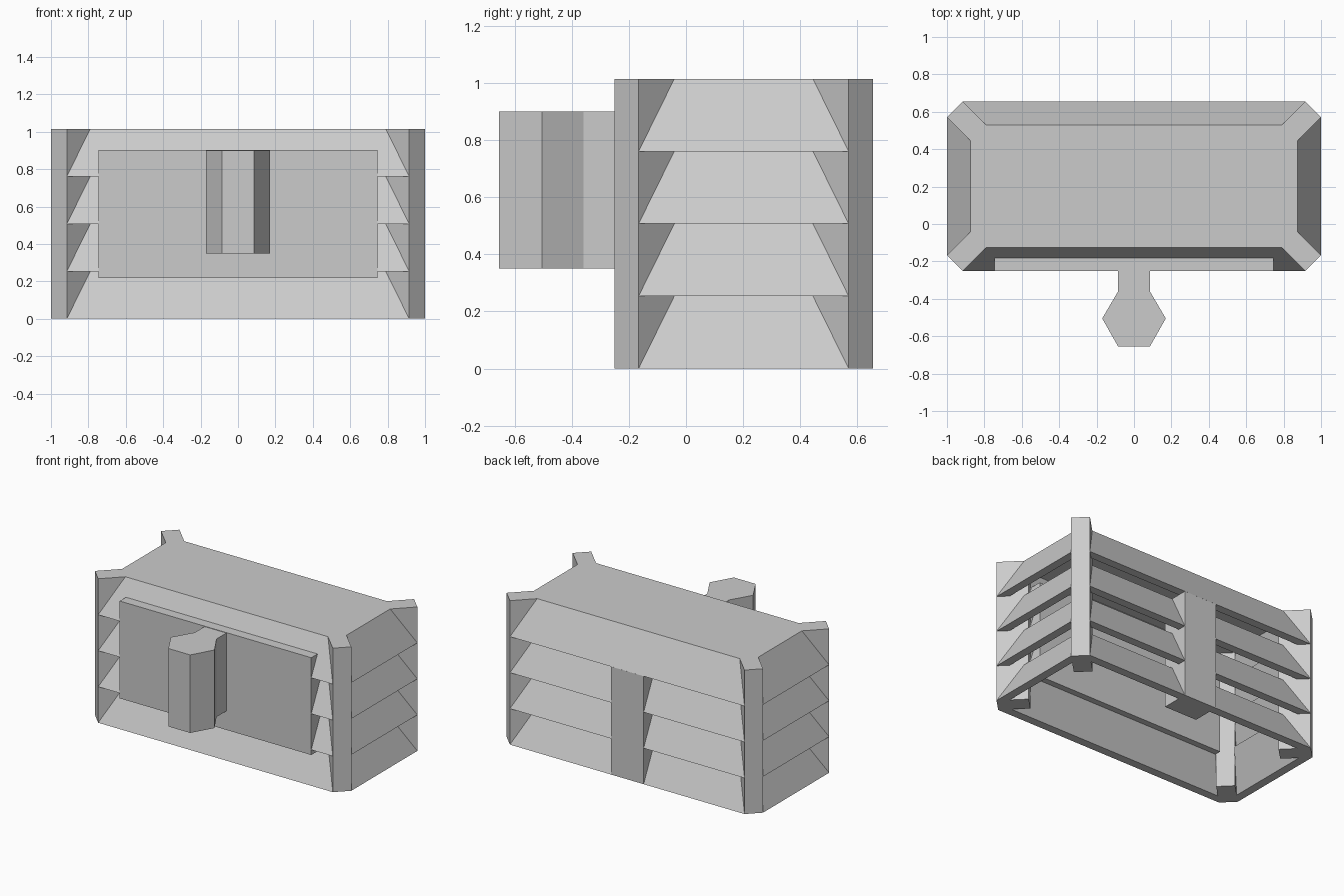
import bpy, bmesh
from mathutils import Matrix

cube = bpy.data.objects.get("Cube")
if cube:
    bpy.data.objects.remove(cube)

grey = bpy.data.materials.new("plain grey")
grey.use_nodes = True
COLOUR = (0.6, 0.6, 0.6, 1)
grey.diffuse_color = COLOUR
grey.node_tree.nodes["Principled BSDF"].inputs["Base Color"].default_value = COLOUR

HX, HY, CY = 1.0, 0.453, 0.202      # half width, half depth, body centre in y
CUT, SLOPE, THICK = 0.085, 0.125, 0.06
TOP, LEVELS = 1.015, 4


def loft(name, low, high):
    """Closed solid between two matching loops of points."""
    bm = bmesh.new()
    a = [bm.verts.new(p) for p in low]
    b = [bm.verts.new(p) for p in high]
    bm.faces.new(a)
    bm.faces.new(b)
    for i in range(len(a)):
        j = (i + 1) % len(a)
        bm.faces.new((a[i], a[j], b[j], b[i]))
    bmesh.ops.recalc_face_normals(bm, faces=bm.faces)
    mesh = bpy.data.meshes.new(name)
    bm.to_mesh(mesh)
    bm.free()
    mesh.materials.append(grey)
    obj = bpy.data.objects.new(name, mesh)
    bpy.context.collection.objects.link(obj)
    return obj


def prism(name, outline, z0, z1):
    return loft(name, [(x, y, z0) for x, y in outline], [(x, y, z1) for x, y in outline])


def box(name, x, y0, y1, z0, z1):
    return prism(name, [(-x, y0), (x, y0), (x, y1), (-x, y1)], z0, z1)


def slat_loop(half, reach, inset, z, turn):
    """Mitred strip outline facing +x, turned to its side of the body."""
    pts = []
    for d in (inset, inset + THICK):
        row = [(reach - d, -(half - d)), (reach - d, half - d)]
        pts += row if d == inset else row[::-1]
    if turn == "x":
        return [(x, y + CY, z) for x, y in pts]
    return [(y, x + CY, z) for x, y in pts]


# Sloping louvre slats on all four sides
step = TOP / LEVELS
for level in range(LEVELS):
    z0, z1 = level * step, (level + 1) * step
    for label, turn, half, reach in (("side", "x", HY - CUT, HX), ("long", "y", HX - CUT, HY)):
        for sign in (1, -1):
            rot = Matrix.Diagonal((sign if turn == "x" else 1, sign if turn == "y" else 1, 1))
            loops = []
            for inset, z in ((0, z0), (SLOPE, z1)):
                loop = slat_loop(half, reach, inset, z, turn)
                loops.append([((x * rot[0][0]), (y - CY) * rot[1][1] + CY, z) for x, y, z in loop])
            loft(f"{label}_slat_{level}", *loops)

# Diagonal corner posts
IN = 0.145
for sx in (1, -1):
    for sy in (1, -1):
        outline = [(HX, HY - CUT), (HX - CUT, HY),
                   (HX - CUT - IN, HY - IN), (HX - IN, HY - CUT - IN)]
        prism("corner_post", [(sx * x, sy * y + CY) for x, y in outline], 0, TOP)

# Flat lid with clipped corners
lx, ly = HX - SLOPE, HY - SLOPE
lid = []
for sx, sy in ((1, 1), (-1, 1), (-1, -1), (1, -1)):
    pair = [(sx * lx, sy * (ly - CUT) + CY), (sx * (lx - CUT), sy * ly + CY)]
    lid += pair if sx * sy > 0 else pair[::-1]
prism("lid", lid, TOP - 0.04, TOP)

# Front panel, back strip and the handle with a hexagonal grip
front = CY - HY
box("front_panel", 0.747, front, -0.04, 0.217, 0.903)
box("back_strip", 0.128, 0.46, CY + HY, 0, 0.761)
right = [(0.085, front + 0.02), (0.085, -0.36), (0.17, -0.505), (0.085, -0.655)]
prism("handle", right + [(-x, y) for x, y in reversed(right)], 0.35, 0.9)
